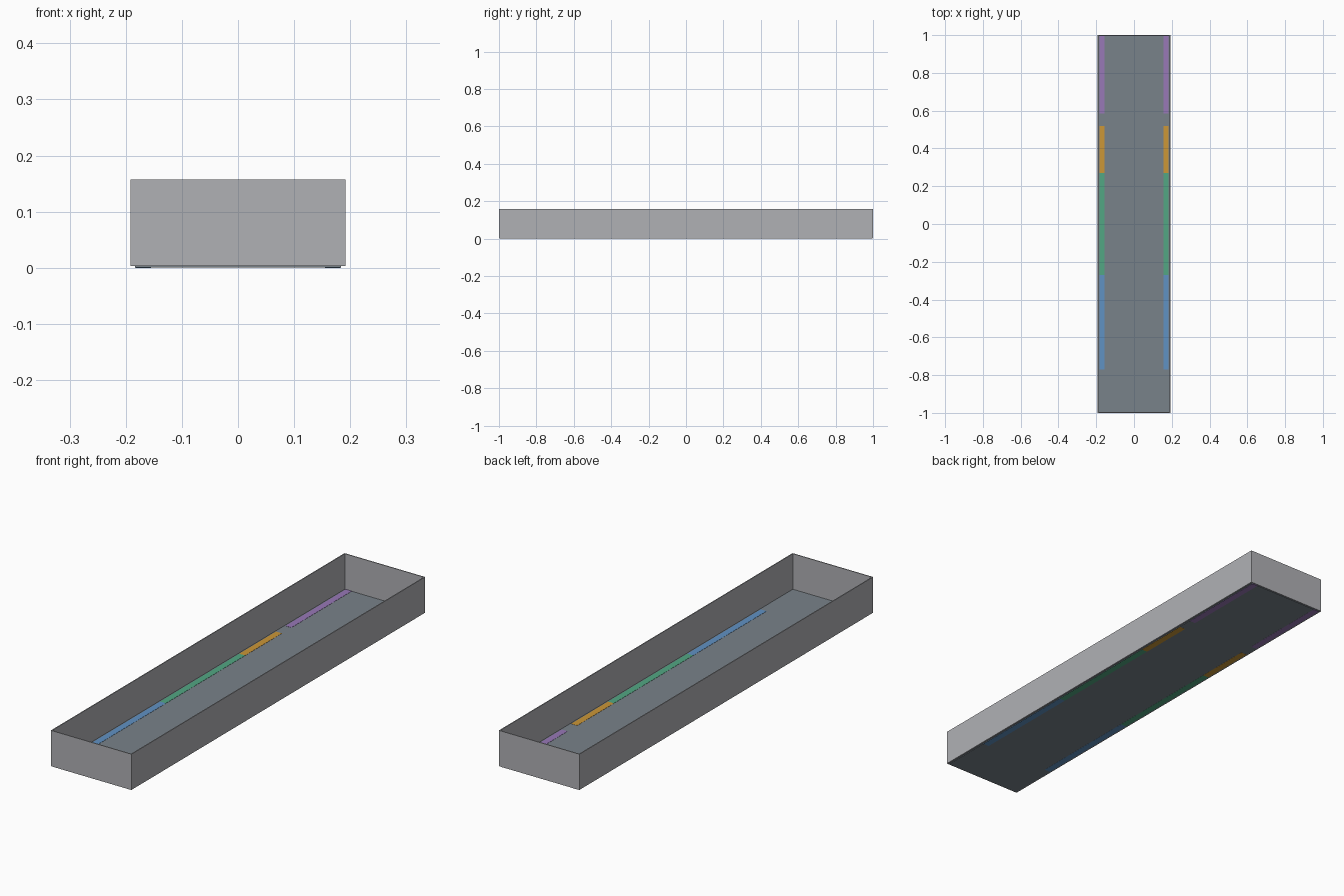
import bpy

cube = bpy.data.objects.get("Cube")
if cube:
    bpy.data.objects.remove(cube, do_unlink=True)


def linear(c):
    c /= 255
    return c / 12.92 if c <= 0.04045 else ((c + 0.055) / 1.055) ** 2.4


def material(name, r, g, b):
    m = bpy.data.materials.new(name)
    m.use_nodes = True
    col = (linear(r), linear(g), linear(b), 1)
    m.diffuse_color = col
    m.node_tree.nodes["Principled BSDF"].inputs["Base Color"].default_value = col
    return m


def box(name, x, y, z, mat):
    """Box from (min, max) ranges on each axis."""
    bpy.ops.mesh.primitive_cube_add(size=1, location=[sum(r) / 2 for r in (x, y, z)])
    ob = bpy.context.object
    ob.name = name
    ob.scale = [r[1] - r[0] for r in (x, y, z)]
    bpy.ops.object.transform_apply(location=False, rotation=False, scale=True)
    ob.data.materials.append(mat)
    return ob


wall_grey = material("wall grey", 176, 177, 181)
floor_grey = material("floor slate", 121, 130, 138)
W, L, T = 0.192, 1.0, 0.004
wall_z = (0.003, 0.157)

# Thin floor plate, slightly narrower than the walls, and its upper sheet
box("floor_plate", (-0.184, 0.184), (-L + T, L - T), (0.0004, 0.003), floor_grey)
box("floor_sheet", (-W + T, W - T), (-L + T, L - T), (0.003, 0.004), floor_grey)

# Four thin walls
for side, s in (("left", 1), ("right", -1)):
    box(side + "_wall", sorted((s * (W - T), s * W)), (-L, L), wall_z, wall_grey)
for end, s in (("back", 1), ("front", -1)):
    box(end + "_wall", (-W + T, W - T), sorted((s * (L - T), s * L)), wall_z, wall_grey)

# Coloured strips along both long edges of the floor
strips = (
    ("blue", (-0.77, -0.27), (96, 146, 196)),
    ("green", (-0.27, 0.27), (82, 167, 131)),
    ("orange", (0.27, 0.52), (204, 151, 55)),
    ("purple", (0.585, L - T), (152, 120, 183)),
)
for colour, span, rgb in strips:
    mat = material(colour + " strip", *rgb)
    for side, s in (("left", 1), ("right", -1)):
        box(f"{side}_{colour}_strip", sorted((s * 0.155, s * 0.183)), span, (0, 0.0048), mat)
